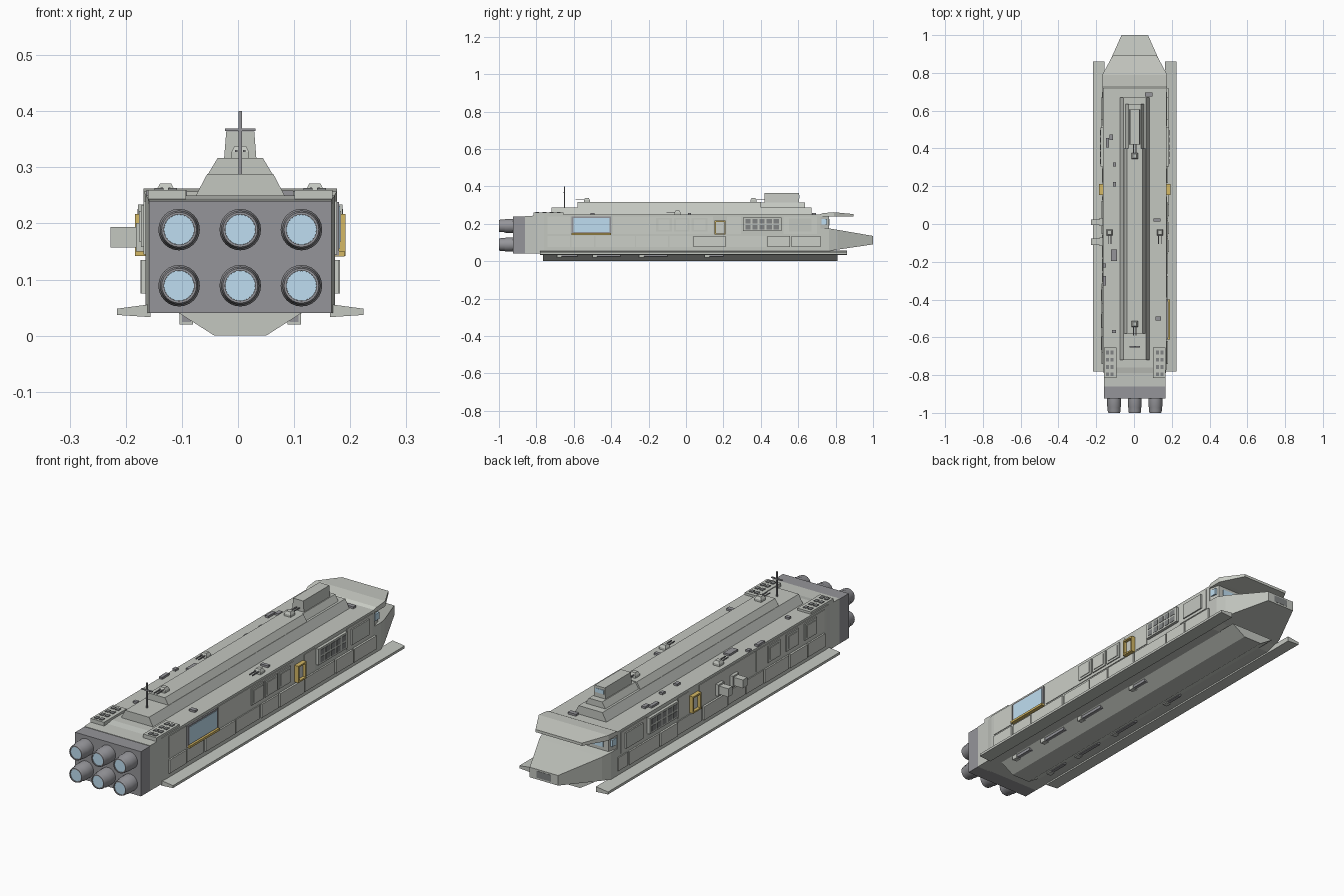
import bpy, bmesh, math, random
from mathutils import Matrix

random.seed(4)
CX = 0.004  # hull centre line


def mat(name, c):
    m = bpy.data.materials.new(name)
    m.diffuse_color = (*c, 1)
    return m


HULL = mat("hull_grey", (0.55, 0.57, 0.53))
PANEL = mat("panel_grey", (0.60, 0.62, 0.57))
DARK = mat("dark_grey", (0.30, 0.30, 0.32))
BLACK = mat("vent_grey", (0.22, 0.23, 0.23))
BLUE = mat("glow_blue", (0.52, 0.73, 0.88))
GOLD = mat("gold_trim", (0.66, 0.48, 0.13))


def finish(name, bm, m):
    bmesh.ops.recalc_face_normals(bm, faces=bm.faces)
    me = bpy.data.meshes.new(name)
    bm.to_mesh(me)
    bm.free()
    me.materials.append(m)
    ob = bpy.data.objects.new(name, me)
    bpy.context.collection.objects.link(ob)
    return ob


def loft(name, rings, m, caps=True):
    """Skin a list of rings (equal point counts)."""
    bm = bmesh.new()
    vs = [[bm.verts.new((x + CX, y, z)) for x, y, z in r] for r in rings]
    n = len(vs[0])
    for a, b in zip(vs, vs[1:]):
        for i in range(n):
            bm.faces.new((a[i], a[(i + 1) % n], b[(i + 1) % n], b[i]))
    if caps:
        bm.faces.new(vs[0])
        bm.faces.new(vs[-1])
    return finish(name, bm, m)


def rect(y, w, z0, z1):
    return [(-w, y, z0), (w, y, z0), (w, y, z1), (-w, y, z1)]


def box(name, x, y, z, m=HULL):
    """Box from (min, max) ranges."""
    bm = bmesh.new()
    size = [b - a for a, b in (x, y, z)]
    mid = [(a + b) / 2 for a, b in (x, y, z)]
    mid[0] += CX
    bmesh.ops.create_cube(bm, size=1, matrix=Matrix.Translation(mid) @ Matrix.Diagonal((*size, 1)))
    return finish(name, bm, m)


def side_box(name, s, x0, x1, y, z, m=HULL):
    return box(name, tuple(sorted((s * x0, s * x1))), y, z, m)


def prism(name, prof, y0, y1, m=HULL):
    """Half profile (x, z) mirrored across the centre, extruded along y."""
    full = prof + [(-x, z) for x, z in reversed(prof)]
    return loft(name, [[(x, y, z) for x, z in full] for y in (y0, y1)], m)


# main hull with slightly tapered stern
loft("hull", [rect(-0.86, 0.163, 0.04, 0.242), rect(-0.79, 0.164, 0.04, 0.244),
              rect(-0.76, 0.169, 0.04, 0.25), rect(0.72, 0.169, 0.04, 0.25)], HULL)
loft("lower_bow", [rect(0.72, 0.169, 0.04, 0.175), rect(0.765, 0.169, 0.055, 0.175),
                   rect(0.81, 0.155, 0.062, 0.168), rect(1.0, 0.07, 0.09, 0.135)], HULL)
box("bow_port", (-0.036, 0.036), (0.98, 1.001), (0.098, 0.128), BLACK)
# bridge under the visor
loft("bridge", [rect(0.72, 0.166, 0.17, 0.245), rect(0.765, 0.155, 0.17, 0.245)], HULL)
box("bridge_window", (-0.13, 0.13), (0.76, 0.768), (0.19, 0.225), BLUE)
loft("bridge_visor", [rect(0.715, 0.168, 0.238, 0.25), rect(0.73, 0.172, 0.238, 0.257),
                      rect(0.79, 0.172, 0.238, 0.262), rect(0.895, 0.115, 0.24, 0.252)], PANEL)
for s in (-1, 1):
    side_box("bridge_side_window", s, 0.15, 0.1675, (0.725, 0.755), (0.195, 0.225), BLUE)

# keel
prism("keel", [(0.112, 0.042), (0.046, 0.0)], -0.765, 0.81, HULL)

# dorsal superstructure and tower
prism("lower_superstructure", [(0.08, 0.248), (0.059, 0.288)], -0.72, 0.67)
prism("upper_superstructure", [(0.058, 0.287), (0.04, 0.317)], -0.58, 0.40)
prism("tower", [(0.031, 0.287), (0.025, 0.364)], 0.42, 0.605)
prism("tower_base", [(0.05, 0.286), (0.033, 0.315)], 0.40, 0.635)
box("tower_window", (-0.021, 0.021), (0.60, 0.607), (0.335, 0.353), BLUE)
box("antenna_mast", (-0.003, 0.003), (-0.653, -0.647), (0.285, 0.40), DARK)
box("antenna_bar", (-0.027, 0.027), (-0.654, -0.646), (0.365, 0.369), DARK)

# engine block and six nozzles
loft("engine_block", [rect(-0.925, 0.163, 0.04, 0.24), rect(-0.855, 0.163, 0.04, 0.24)], DARK)


def circle(x, y, z, r, n=24):
    return [(x + r * math.cos(math.tau * i / n), y, z + r * math.sin(math.tau * i / n)) for i in range(n)]


for x in (-0.109, 0, 0.109):
    for z in (0.089, 0.189):
        prof = [(-0.92, 0.037), (-0.965, 0.037), (-0.972, 0.034), (-0.99, 0.034),
                (-1.0, 0.031), (-1.0, 0.027), (-0.99, 0.027)]
        noz = loft("engine_nozzle", [circle(x, y, z, r) for y, r in prof], DARK)
        for o in bpy.context.selected_objects:
            o.select_set(False)
        noz.select_set(True)
        bpy.context.view_layer.objects.active = noz
        bpy.ops.object.shade_smooth_by_angle(angle=math.radians(30))
        loft("engine_glow", [circle(x, y, z, 0.0268) for y in (-0.985, -0.996)], BLUE)

for s in (-1, 1):
    # long side fins
    loft("side_fin", [[(s * 0.16, y, 0.033), (s * 0.22, y, 0.037), (s * 0.22, y, 0.048), (s * 0.16, y, 0.056)]
                      for y in (-0.78, 0.86)], HULL)
    # lower armour row
    y = -0.74
    while y < 0.68:
        ln = random.choice((0.12, 0.17, 0.21))
        side_box("lower_panel", s, 0.16, random.choice((0.173, 0.176, 0.178)),
                 (y, min(y + ln, 0.72)), (0.075, 0.135), PANEL)
        y += ln + 0.008
    # upper band and rear strip
    spans = [(-0.74, -0.62), (-0.39, 0.145), (0.22, 0.295), (0.52, 0.70)] if s > 0 else \
            [(-0.74, -0.26), (-0.25, 0.145), (0.22, 0.295), (0.52, 0.70)]
    for a, b in spans:
        side_box("upper_plate", s, 0.16, 0.172, (a, b), (0.145, 0.24), PANEL)
    frames = (-0.16, -0.065, 0.03) if s > 0 else (-0.68, -0.55, -0.42)
    for a in frames:
        side_box("framed_panel", s, 0.16, 0.177, (a, a + 0.085), (0.158, 0.232), HULL)
        side_box("framed_panel_inner", s, 0.16, 0.18, (a + 0.012, a + 0.073), (0.168, 0.222), PANEL)
    side_box("bow_panel", s, 0.16, 0.178, (0.55, 0.67), (0.158, 0.228), HULL)
    # window grid
    side_box("window_grid_frame", s, 0.16, 0.182, (0.305, 0.51), (0.162, 0.234), HULL)
    for i in range(5):
        for z in (0.170, 0.202):
            a = 0.317 + i * 0.038
            side_box("grid_window", s, 0.17, 0.1835, (a, a + 0.028), (z, z + 0.024), BLACK)
    # airlock door
    for ys, zs in (((0.153, 0.16), (0.142, 0.217)), ((0.205, 0.212), (0.142, 0.217)),
                   ((0.153, 0.212), (0.21, 0.217)), ((0.153, 0.212), (0.142, 0.149))):
        side_box("door_frame", s, 0.16, 0.188, ys, zs, GOLD)
    side_box("door", s, 0.16, 0.174, (0.16, 0.205), (0.149, 0.21), PANEL)
    # stern deck vents
    xs = tuple(sorted((s * 0.097, s * 0.164)))
    box("vent_plate", xs, (-0.815, -0.655), (0.235, 0.26), HULL)
    for i in range(4):
        for j in (0.113, 0.137):
            a = -0.805 + i * 0.038
            side_box("vent_slot", s, j, j + 0.016, (a, a + 0.02), (0.255, 0.263), BLACK)
    # keel fittings
    for a, b in ((-0.69, -0.58), (-0.5, -0.35), (-0.25, -0.1), (0.1, 0.2)):
        side_box("keel_rail", s, 0.088, 0.104, (a, b), (0.024, 0.042), DARK)
        side_box("keel_pod", s, 0.084, 0.108, (a, a + 0.025), (0.02, 0.042), HULL)

# hangar window, starboard only
side_box("hangar_frame", 1, 0.16, 0.176, (-0.612, -0.4), (0.143, 0.238), DARK)
side_box("hangar_window", 1, 0.17, 0.178, (-0.602, -0.41), (0.155, 0.231), BLUE)
side_box("hangar_ledge", 1, 0.165, 0.186, (-0.612, -0.4), (0.141, 0.151), GOLD)
# docking boxes, port only
for a, b in ((-0.005, 0.025), (-0.11, -0.078)):
    side_box("docking_box", -1, 0.165, 0.231, (a, b), (0.157, 0.194))
    side_box("docking_mount", -1, 0.165, 0.186, (a - 0.006, b + 0.006), (0.15, 0.201))


# twin gun turrets
def turret(x, y, z, d):
    loft("turret", [[(x + sx * r, y + sy * r, h) for sx, sy in ((-1, -1), (1, -1), (1, 1), (-1, 1))]
                    for r, h in ((0.016, z - 0.003), (0.016, z + 0.01), (0.01, z + 0.021))], HULL)
    for o in (-0.007, 0.007):
        box("turret_barrel", (x + o - 0.002, x + o + 0.002),
            tuple(sorted((y, y + d * 0.06))), (z + 0.01, z + 0.014), DARK)


turret(0, 0.36, 0.317, 1)
turret(0, -0.53, 0.317, -1)
turret(-0.133, -0.045, 0.25, -1)
turret(0.133, -0.045, 0.25, -1)

# small deck fittings
for x, y, w, l in ((-0.145, 0.43, 0.008, 0.025), (-0.125, 0.46, 0.009, 0.015), (-0.107, 0.315, 0.008, 0.01),
                   (-0.107, 0.21, 0.009, 0.012), (0.117, 0.02, 0.018, 0.008), (-0.11, -0.165, 0.015, 0.03),
                   (-0.16, -0.3, 0.008, 0.025), (-0.16, -0.22, 0.008, 0.01), (-0.11, -0.57, 0.01, 0.008),
                   (0.125, -0.5, 0.014, 0.01), (0.075, 0.685, 0.02, 0.01)):
    box("deck_fitting", (x - w, x + w), (y - l, y + l), (0.245, 0.259), DARK)
